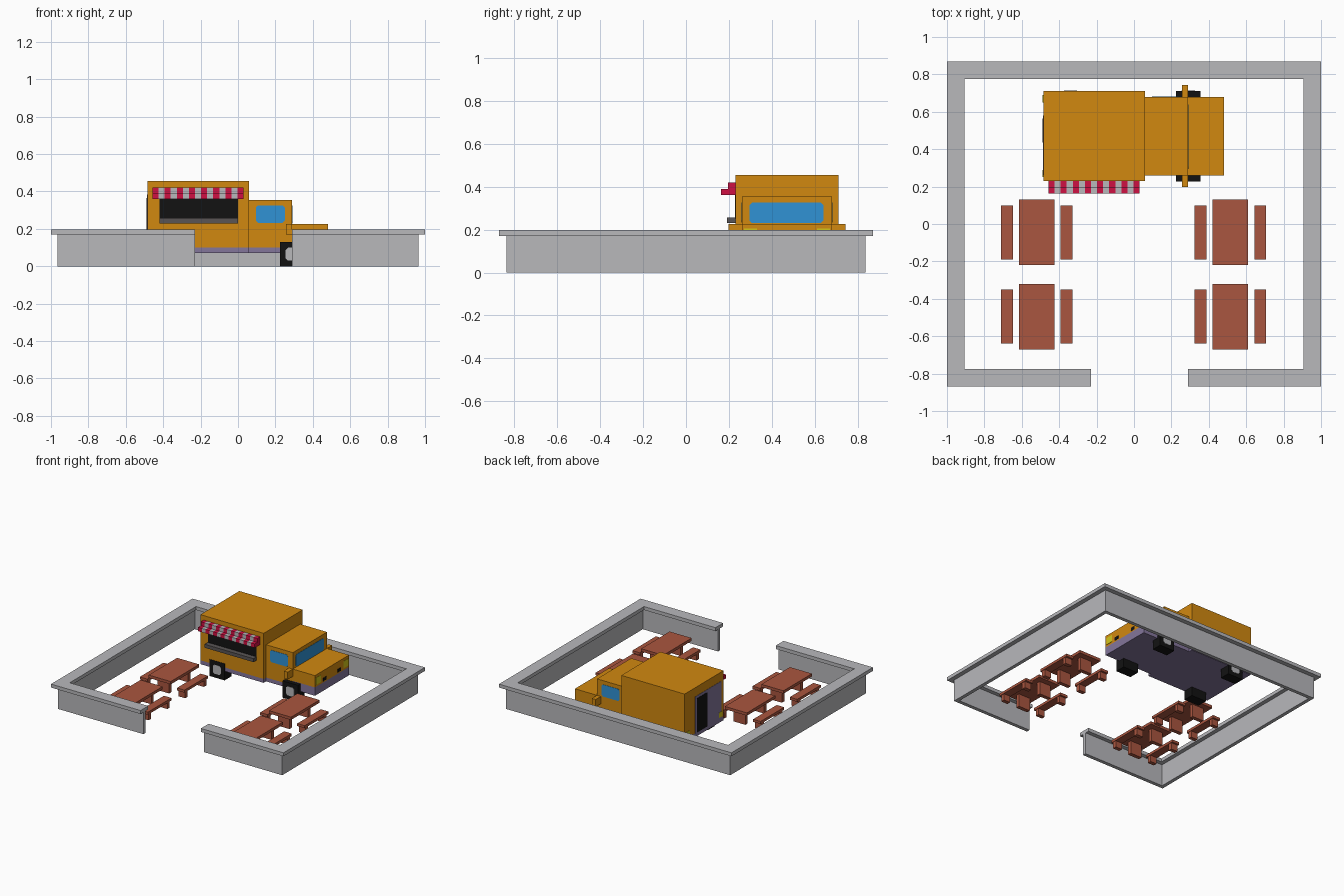
import bpy, bmesh, math
from mathutils import Vector

if "Cube" in bpy.data.objects:
    bpy.data.objects.remove(bpy.data.objects["Cube"])


def material(name, rgb):
    m = bpy.data.materials.new(name)
    m.use_nodes = True
    m.diffuse_color = (*rgb, 1)
    m.node_tree.nodes["Principled BSDF"].inputs["Base Color"].default_value = (*rgb, 1)
    return m


ORANGE = material("orange paint", (0.64, 0.25, 0.005))
GREY = material("light grey", (0.48, 0.48, 0.50))
CRIMSON = material("crimson", (0.62, 0.005, 0.055))
BLUE = material("window blue", (0.03, 0.29, 0.66))
WOOD = material("red brown wood", (0.40, 0.092, 0.050))
PURPLE = material("dusty purple", (0.23, 0.18, 0.33))
BLACK = material("black", (0.006, 0.006, 0.006))
STEEL = material("dark grey", (0.10, 0.09, 0.09))
YELLOW = material("lamp yellow", (0.65, 0.56, 0.01))


def finish(bm, name, mats):
    bmesh.ops.recalc_face_normals(bm, faces=bm.faces)
    me = bpy.data.meshes.new(name)
    bm.to_mesh(me)
    bm.free()
    for m in mats:
        me.materials.append(m)
    ob = bpy.data.objects.new(name, me)
    bpy.context.collection.objects.link(ob)
    return ob


def add_box(bm, x, y, z, index=0):
    """Box from (min, max) ranges on each axis."""
    verts = bmesh.ops.create_cube(bm, size=1)["verts"]
    for v in verts:
        v.co = Vector([r[0] if c < 0 else r[1] for c, r in zip(v.co, (x, y, z))])
    for f in {f for v in verts for f in v.link_faces}:
        f.material_index = index


def box(name, x, y, z, mat):
    bm = bmesh.new()
    add_box(bm, x, y, z)
    return finish(bm, name, [mat])


def plate(name, axis, at, u, z, mat, cut=0.0, depth=0.004):
    """Thin upright panel facing along an axis, with optional cut corners."""
    (a, b), (c, d) = u, z
    pts = [(a + cut, c), (b - cut, c), (b, c + cut), (b, d - cut),
           (b - cut, d), (a + cut, d), (a, d - cut), (a, c + cut)]
    if not cut:
        pts = [(a, c), (b, c), (b, d), (a, d)]
    bm = bmesh.new()

    def place(p, w):
        return (w, p[0], p[1]) if axis == "x" else (p[0], w, p[1])
    rings = [[bm.verts.new(place(p, at + s * depth / 2)) for p in pts] for s in (-1, 1)]
    n = len(pts)
    for r in rings:
        bm.faces.new(r)
    for i in range(n):
        j = (i + 1) % n
        bm.faces.new((rings[0][i], rings[0][j], rings[1][j], rings[1][i]))
    return finish(bm, name, [mat])


# Boundary wall: thin body with a wider cap, open at the front
def ring_profile(outer, inner, yo, yi, gap_l, gap_r):
    return [(gap_l, -yo), (-outer, -yo), (-outer, yo), (outer, yo), (outer, -yo), (gap_r, -yo),
            (gap_r, -yi), (inner, -yi), (inner, yi), (-inner, yi), (-inner, -yi), (gap_l, -yi)]


for name, prof, z0, z1 in (
        ("wall_body", ring_profile(0.965, 0.937, 0.835, 0.807, -0.23, 0.29), 0, 0.17),
        ("wall_cap", ring_profile(1.0, 0.905, 0.87, 0.776, -0.23, 0.29), 0.17, 0.197)):
    bm = bmesh.new()
    low = [bm.verts.new((x, y, z0)) for x, y in prof]
    top = [bm.verts.new((x, y, z1)) for x, y in prof]
    n = len(prof)
    for i in range(n):
        j = (i + 1) % n
        bm.faces.new((low[i], low[j], top[j], top[i]))
    for r in (low, top):
        for i in range(n // 2 - 1):
            bm.faces.new((r[i], r[i + 1], r[n - 2 - i], r[n - 1 - i]))
    finish(bm, name, [GREY])

# Picnic tables, each with two benches
for side, cx in (("right", -0.52), ("left", 0.515)):
    for row, cy in (("rear", -0.045), ("front", -0.495)):
        bm = bmesh.new()
        add_box(bm, (cx - 0.095, cx + 0.095), (cy - 0.175, cy + 0.175), (0.10, 0.122))
        for s in (-1, 1):
            ly = cy + s * 0.115
            add_box(bm, (cx - 0.05, cx + 0.05), (ly - 0.015, ly + 0.015), (0, 0.10))
        finish(bm, f"{side}_{row}_table", [WOOD])
        for k, s in (("right", -1), ("left", 1)):
            bx = cx + s * 0.16
            bm = bmesh.new()
            add_box(bm, (bx - 0.032, bx + 0.032), (cy - 0.145, cy + 0.145), (0.05, 0.07))
            for t in (-1, 1):
                ly = cy + t * 0.115
                add_box(bm, (bx - 0.028, bx + 0.028), (ly - 0.015, ly + 0.015), (0, 0.05))
            finish(bm, f"{side}_{row}_bench_{k}", [WOOD])

# Truck bodywork and lower skirts
YC = 0.47
box("cargo_body", (-0.485, 0.06), (0.23, 0.71), (0.10, 0.455), ORANGE)
box("cargo_skirt", (-0.485, 0.06), (0.23, 0.71), (0.07, 0.10), PURPLE)
box("cab", (0.06, 0.29), (0.26, 0.68), (0.10, 0.355), ORANGE)
box("cab_skirt", (0.06, 0.29), (0.26, 0.68), (0.07, 0.10), PURPLE)
box("hood", (0.29, 0.48), (0.26, 0.68), (0.135, 0.227), ORANGE)
box("hood_skirt", (0.29, 0.48), (0.26, 0.68), (0.07, 0.135), PURPLE)

# Cab glass
plate("windscreen", "x", 0.290, (0.295, 0.64), (0.23, 0.325), BLUE, 0.012)
for side, s in (("right", -1), ("left", 1)):
    plate(f"{side}_cab_window", "y", YC + s * 0.21, (0.095, 0.25), (0.232, 0.325), BLUE, 0.012)

# Mirrors, lamps and wheels, mirrored across the truck's centre line
for side, s in (("right", -1), ("left", 1)):
    def span(a, b):
        return tuple(sorted((YC + s * a, YC + s * b)))
    box(f"{side}_mirror", (0.257, 0.29), span(0.21, 0.273), (0.17, 0.227), ORANGE)
    plate(f"{side}_headlamp", "x", 0.48, span(0.14, 0.20), (0.15, 0.205), YELLOW)
    plate(f"{side}_grille_vent", "x", 0.48, span(0.07, 0.11), (0.145, 0.17), BLACK)
    plate(f"{side}_tail_lamp", "x", -0.486, span(0.18, 0.22), (0.11, 0.15), YELLOW, depth=0.006)
    for end, wx in (("front", 0.29), ("rear", -0.34)):
        box(f"{side}_{end}_wheel", (wx - 0.065, wx + 0.065), span(0.16, 0.242), (0, 0.13), BLACK)
        plate(f"{side}_{end}_hub", "y", YC + s * 0.242, (wx - 0.035, wx + 0.035),
              (0.03, 0.10), GREY, 0.012)

# Serving hatch and counter
plate("serving_hatch", "y", 0.23, (-0.42, 0.0), (0.25, 0.37), BLACK)
box("serving_counter", (-0.42, 0.0), (0.19, 0.23), (0.23, 0.257), STEEL)

# Striped stepped awning
bm = bmesh.new()
STRIPES, X0, X1 = 15, -0.457, 0.03
w = (X1 - X0) / STRIPES
for i in range(STRIPES):
    xs = (X0 + i * w, X0 + (i + 1) * w)
    add_box(bm, xs, (0.195, 0.23), (0.36, 0.42), i % 2)
    add_box(bm, xs, (0.162, 0.195), (0.36, 0.39), i % 2)
finish(bm, "awning", [CRIMSON, GREY])

# Rear door panel and doorway
plate("rear_door_panel", "x", -0.485, (0.26, 0.58), (0.10, 0.385), PURPLE)
plate("rear_doorway", "x", -0.486, (0.435, 0.563), (0.10, 0.365), BLACK, depth=0.006)
